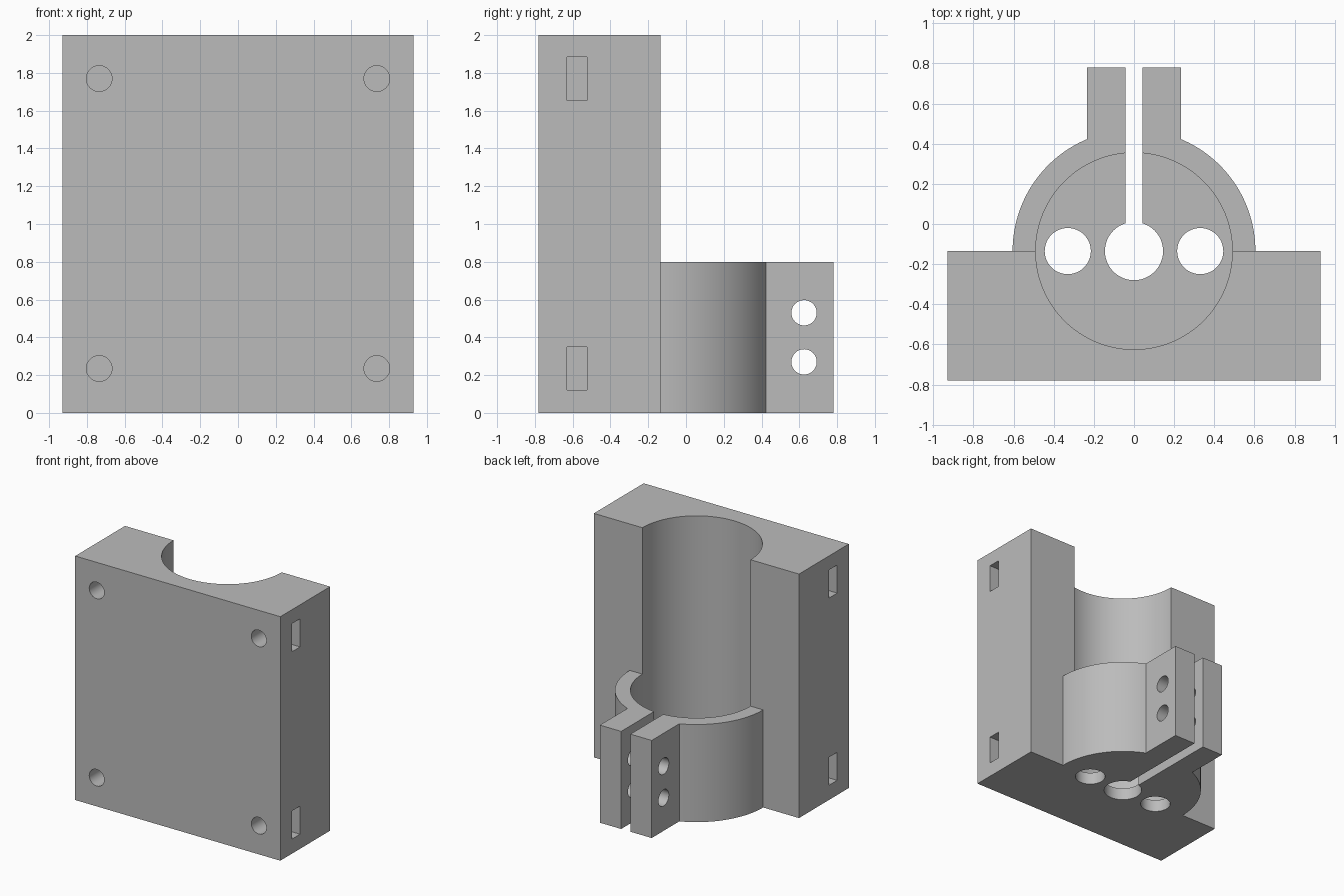
import bpy, bmesh
from math import sin, cos, acos, pi
from mathutils import Matrix, Vector

if "Cube" in bpy.data.objects:
    bpy.data.objects.remove(bpy.data.objects["Cube"])

AXIS_Y = -0.135          # centre line of the bore
BACK, FRONT = 0.78, -0.78
HALF_W, HEIGHT, CLAMP_H, FLOOR = 0.93, 2.0, 0.8, 0.1
BORE_R, RING_R, EAR_X, SLIT = 0.49, 0.605, 0.235, 0.042

grey = bpy.data.materials.new("plain grey")
grey.use_nodes = True
colour = (0.5, 0.5, 0.5, 1)
grey.diffuse_color = colour
grey.node_tree.nodes["Principled BSDF"].inputs["Base Color"].default_value = colour


def make_object(name, bm):
    bmesh.ops.recalc_face_normals(bm, faces=bm.faces)
    mesh = bpy.data.meshes.new(name)
    bm.to_mesh(mesh)
    bm.free()
    mesh.materials.append(grey)
    obj = bpy.data.objects.new(name, mesh)
    bpy.context.collection.objects.link(obj)
    return obj


def prism(name, outline, z0, z1):
    bm = bmesh.new()
    face = bm.faces.new([bm.verts.new((x, y, z0)) for x, y in outline])
    top = bmesh.ops.extrude_face_region(bm, geom=[face])["geom"]
    bmesh.ops.translate(bm, vec=(0, 0, z1 - z0),
                        verts=[v for v in top if isinstance(v, bmesh.types.BMVert)])
    return make_object(name, bm)


def box(name, x0, x1, y0, y1, z0, z1):
    return prism(name, [(x0, y0), (x1, y0), (x1, y1), (x0, y1)], z0, z1)


def rod(name, start, end, radius, segments=48):
    a, b = Vector(start), Vector(end)
    turn = (b - a).to_track_quat("Z", "Y").to_matrix().to_4x4()
    bm = bmesh.new()
    bmesh.ops.create_cone(bm, cap_ends=True, segments=segments, radius1=radius,
                          radius2=radius, depth=(b - a).length,
                          matrix=Matrix.Translation((a + b) / 2) @ turn)
    return make_object(name, bm)


def combine(target, tool, operation="DIFFERENCE"):
    mod = target.modifiers.new("combine", "BOOLEAN")
    mod.operation, mod.solver, mod.object = operation, "EXACT", tool
    tool.hide_render = True
    bpy.context.view_layer.objects.active = target
    bpy.ops.object.modifier_apply(modifier=mod.name)
    bpy.data.objects.remove(tool)


# Mounting block
holder = box("clamp_holder", -HALF_W, HALF_W, FRONT, AXIS_Y, 0, HEIGHT)

# Clamp: round collar with two ears, overlapping into the block
start = acos(EAR_X / RING_R)
steps = 32
right_arc = [(RING_R * cos(start * i / steps), AXIS_Y + RING_R * sin(start * i / steps))
             for i in range(steps + 1)]
half = [(RING_R, AXIS_Y - 0.2)] + right_arc + [(EAR_X, BACK)]
outline = half + [(-x, y) for x, y in reversed(half)]
combine(holder, prism("collar", outline, 0, CLAMP_H), "UNION")

# Bore above the floor, floor holes, and the slit between the ears
combine(holder, rod("bore", (0, AXIS_Y, FLOOR), (0, AXIS_Y, HEIGHT + 0.2), BORE_R, 128))
for x, radius in ((-0.33, 0.115), (0, 0.145), (0.33, 0.115)):
    combine(holder, rod("floor_hole", (x, AXIS_Y, -0.1), (x, AXIS_Y, 0.3), radius))
combine(holder, box("slit", -SLIT, SLIT, AXIS_Y, BACK + 0.1, -0.1, CLAMP_H + 0.1))

# Clamp bolt holes through both ears
for z in (0.27, 0.53):
    combine(holder, rod("ear_hole", (-0.5, 0.625, z), (0.5, 0.625, z), 0.067))

# Mounting screw holes in the front, with nut slots from the sides
for side in (-1, 1):
    for z in (0.235, 1.77):
        x = side * 0.735
        combine(holder, rod("screw_hole", (x, FRONT - 0.1, z), (x, -0.42, z), 0.068))
        inner, outer = sorted((side * 0.62, side * (HALF_W + 0.1)))
        combine(holder, box("nut_slot", inner, outer, -0.63, -0.525, z - 0.115, z + 0.115))

# Smooth the curved walls, keep the edges sharp
bpy.ops.object.select_all(action="DESELECT")
holder.select_set(True)
bpy.context.view_layer.objects.active = holder
bpy.ops.object.shade_smooth_by_angle(angle=pi / 6)
